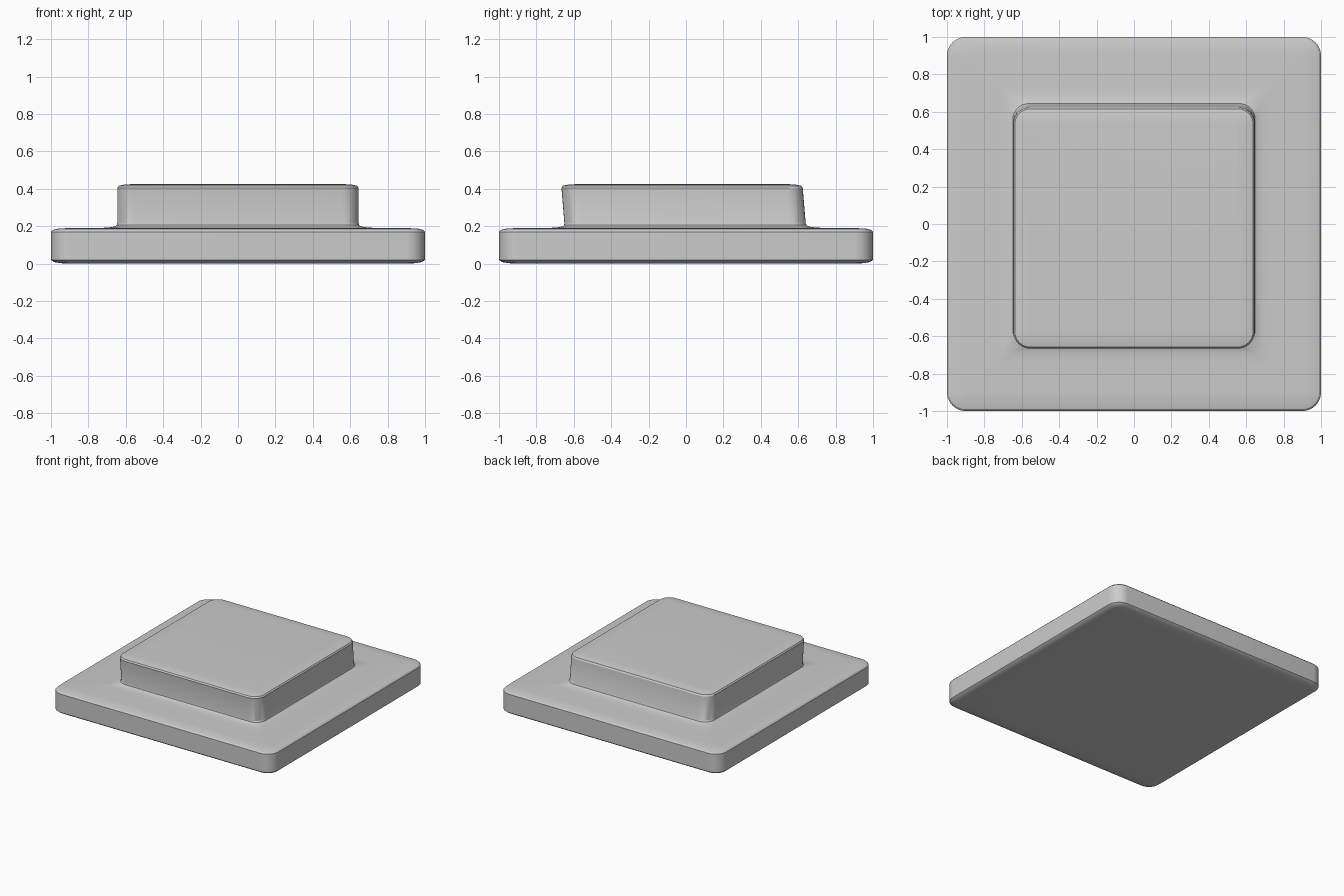
import bpy, bmesh
from math import sin, cos, pi

if "Cube" in bpy.data.objects:
    bpy.data.objects.remove(bpy.data.objects["Cube"])

STEPS = 8  # segments per rounded corner


def ring(bm, half, radius, z, y_shift):
    """Rounded square loop of vertices."""
    verts = []
    for k, (sx, sy) in enumerate([(1, 1), (-1, 1), (-1, -1), (1, -1)]):
        for i in range(STEPS + 1):
            a = (k + i / STEPS) * pi / 2
            x = sx * (half - radius) + radius * cos(a)
            y = sy * (half - radius) + radius * sin(a)
            verts.append(bm.verts.new((x, y + y_shift, z)))
    return verts


# Profile: half width, corner radius, height, y shift
profile = [
    # base slab with soft edges
    (0.90, 0.02, 0.000, 0), (0.95, 0.05, 0.002, 0), (0.985, 0.085, 0.008, 0),
    (1.00, 0.10, 0.020, 0), (1.00, 0.10, 0.170, 0), (0.99, 0.09, 0.180, 0),
    (0.96, 0.06, 0.187, 0), (0.90, 0.02, 0.190, 0),
    # fillet up to the raised block
    (0.74, 0.02, 0.190, 0), (0.69, 0.04, 0.193, 0), (0.66, 0.07, 0.198, -0.002),
    (0.648, 0.085, 0.205, -0.004),
    # raised block leaning to the front
    (0.645, 0.09, 0.215, -0.005), (0.645, 0.09, 0.405, -0.021),
    (0.637, 0.082, 0.416, -0.021), (0.61, 0.055, 0.422, -0.021),
    (0.56, 0.02, 0.425, -0.021),
]

bm = bmesh.new()
rings = [ring(bm, *p) for p in profile]
for low, high in zip(rings, rings[1:]):
    n = len(low)
    for i in range(n):
        j = (i + 1) % n
        bm.faces.new((low[i], low[j], high[j], high[i]))
bm.faces.new(rings[0][::-1])
bm.faces.new(rings[-1])

mesh = bpy.data.meshes.new("stepped_plate")
bm.to_mesh(mesh)
bm.free()
plate = bpy.data.objects.new("stepped_plate", mesh)
bpy.context.collection.objects.link(plate)

# Smooth shading
bpy.context.view_layer.objects.active = plate
plate.select_set(True)
bpy.ops.object.shade_smooth_by_angle()
